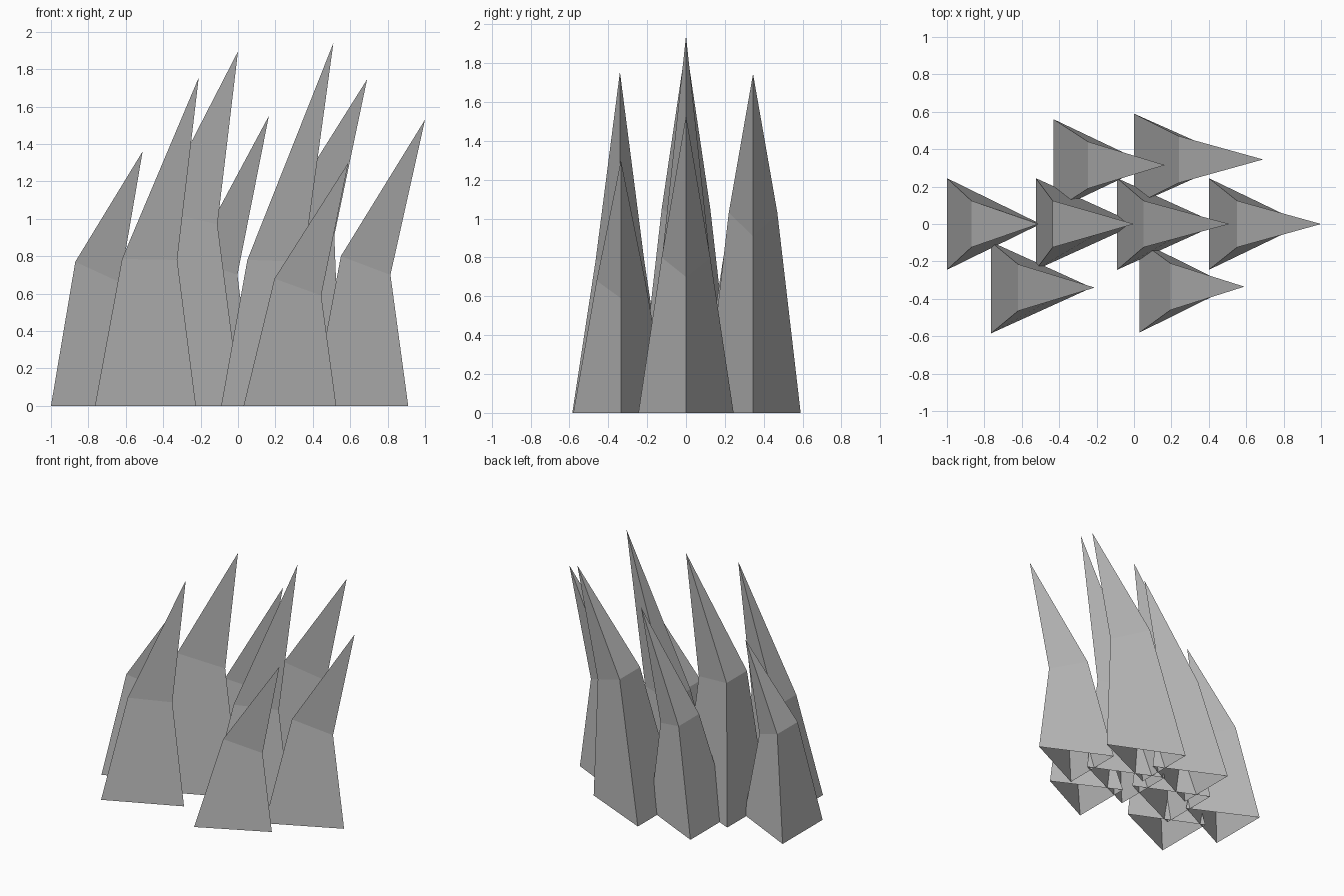
import bpy
import bmesh

# Remove the default object
default = bpy.data.objects.get("Cube")
if default:
    bpy.data.objects.remove(default, do_unlink=True)

BASE_HALF = 0.245   # half width of the flat side at the ground
BEND_HALF = 0.125   # half width of the flat side at the bend


def make_material(name, color):
    mat = bpy.data.materials.new(name)
    mat.use_nodes = True
    mat.diffuse_color = color
    mat.node_tree.nodes["Principled BSDF"].inputs["Base Color"].default_value = color
    return mat


def triangle(bm, y, half, flat, ridge):
    """Cross-section: a flat side facing -x and a ridge on the +x side."""
    (fx, fz), (rx, rz) = flat, ridge
    return [bm.verts.new(co) for co in
            ((fx, y + half, fz), (fx, y - half, fz), (rx, y, rz))]


def make_blade(name, y, base, bend_flat, bend_ridge, tip, material):
    """Three-sided blade, open at the ground, bent once, ending in a point."""
    bm = bmesh.new()
    low = triangle(bm, y, BASE_HALF, (base[0], 0), (base[1], 0))
    mid = triangle(bm, y, BEND_HALF, bend_flat, bend_ridge)
    point = bm.verts.new((tip[0], y, tip[1]))
    for i in range(3):
        j = (i + 1) % 3
        bm.faces.new((low[i], low[j], mid[j], mid[i]))
        bm.faces.new((mid[i], mid[j], point))
    bm.normal_update()
    mesh = bpy.data.meshes.new(name)
    bm.to_mesh(mesh)
    bm.free()
    mesh.materials.append(material)
    blade = bpy.data.objects.new(name, mesh)
    bpy.context.collection.objects.link(blade)
    return blade


grey = make_material("plain_grey", (0.5, 0.5, 0.5, 1.0))

# Each blade: row position, base extent, bend on flat side, bend on ridge, tip
blades = {
    "middle_blade_far_right": (0, (-1, -.5), (-.87, .77), (-.63, .66), (-.51, 1.36)),
    "middle_blade_right": (0, (-.525, .015), (-.435, 1.05), (-.11, .97), (0, 1.895)),
    "middle_blade_left": (0, (-.09, .45), (.05, .78), (.35, .77), (.51, 1.94)),
    "middle_blade_far_left": (0, (.4, .91), (.55, .8), (.815, .7), (1, 1.53)),
    "front_blade_right": (-.34, (-.765, -.225), (-.62, .785), (-.325, .78), (-.21, 1.755)),
    "front_blade_left": (-.335, (.03, .525), (.195, .68), (.445, .59), (.59, 1.3)),
    "back_blade_right": (.315, (-.43, .085), (-.245, .785), (-.003, .7), (.165, 1.55)),
    "back_blade_left": (.345, (0, .55), (.24, 1.03), (.515, .91), (.69, 1.745)),
}
for name, (y, base, flat, ridge, tip) in blades.items():
    make_blade(name, y, base, flat, ridge, tip, grey)
